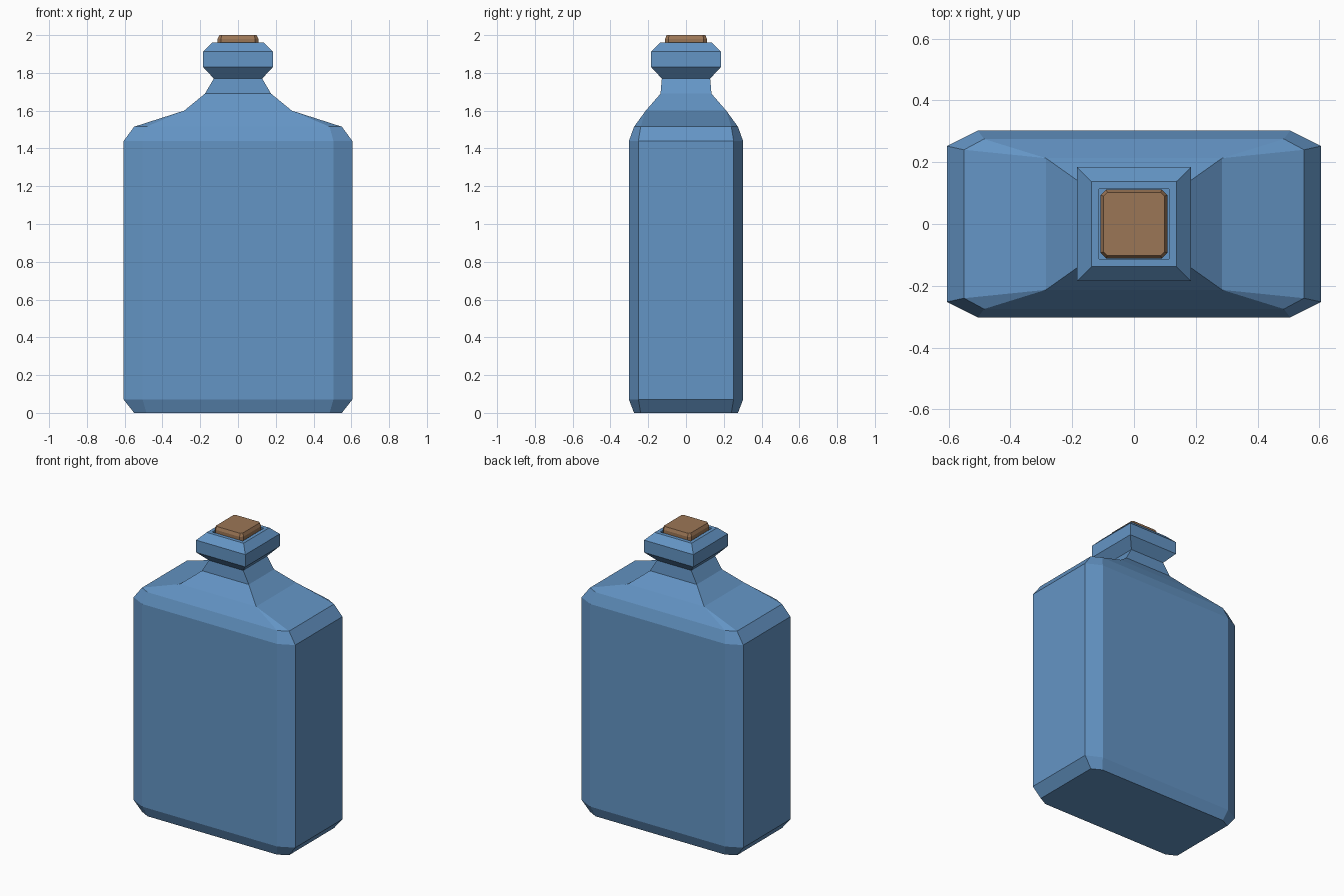
import bpy, bmesh

if "Cube" in bpy.data.objects:
    bpy.data.objects.remove(bpy.data.objects["Cube"])


def material(name, rgb):
    m = bpy.data.materials.new(name)
    m.diffuse_color = (*rgb, 1)
    m.use_nodes = True
    m.node_tree.nodes["Principled BSDF"].inputs["Base Color"].default_value = m.diffuse_color
    return m


def ring(hx, hy, cx, cy, z):
    """Rectangle of half size hx, hy with corners cut by cx, cy."""
    a, b = hx - cx, hy - cy
    return [(hx, -b, z), (hx, b, z), (a, hy, z), (-a, hy, z),
            (-hx, b, z), (-hx, -b, z), (-a, -hy, z), (a, -hy, z)]


def loft(name, sections, mat):
    """Skin the sections in order and cap both ends."""
    bm = bmesh.new()
    rings = [[bm.verts.new(p) for p in ring(*s)] for s in sections]
    for lo, hi in zip(rings, rings[1:]):
        for i in range(8):
            j = (i + 1) % 8
            bm.faces.new((lo[i], lo[j], hi[j], hi[i]))
    bm.faces.new(rings[0][::-1])
    bm.faces.new(rings[-1])
    # uncut corners collapse to single points
    bmesh.ops.remove_doubles(bm, verts=bm.verts, dist=1e-4)
    bmesh.ops.recalc_face_normals(bm, faces=bm.faces)
    me = bpy.data.meshes.new(name)
    bm.to_mesh(me)
    bm.free()
    me.materials.append(mat)
    ob = bpy.data.objects.new(name, me)
    bpy.context.collection.objects.link(ob)
    return ob


glass = material("blue_glass", (0.127, 0.3, 0.56))
cork = material("cork_brown", (0.33, 0.18, 0.092))

# Bottle: body, shoulders, square neck, lip and recessed mouth
loft("bottle", [
    (0.55, 0.275, 0.065, 0.035, 0.0),
    (0.605, 0.302, 0.10, 0.05, 0.07),
    (0.605, 0.302, 0.10, 0.05, 1.44),
    (0.55, 0.275, 0.065, 0.035, 1.515),
    (0.285, 0.213, 0, 0, 1.60),
    (0.175, 0.135, 0, 0, 1.69),
    (0.128, 0.128, 0, 0, 1.77),
    (0.184, 0.184, 0, 0, 1.83),
    (0.184, 0.184, 0, 0, 1.913),
    (0.138, 0.138, 0, 0, 1.96),
    (0.114, 0.114, 0, 0, 1.96),
    (0.114, 0.114, 0, 0, 1.88),
], glass)

# Stopper with softened edges
loft("stopper", [
    (0.108, 0.111, 0.018, 0.018, 1.88),
    (0.108, 0.111, 0.018, 0.018, 1.98),
    (0.098, 0.102, 0.012, 0.012, 2.0),
], cork)
